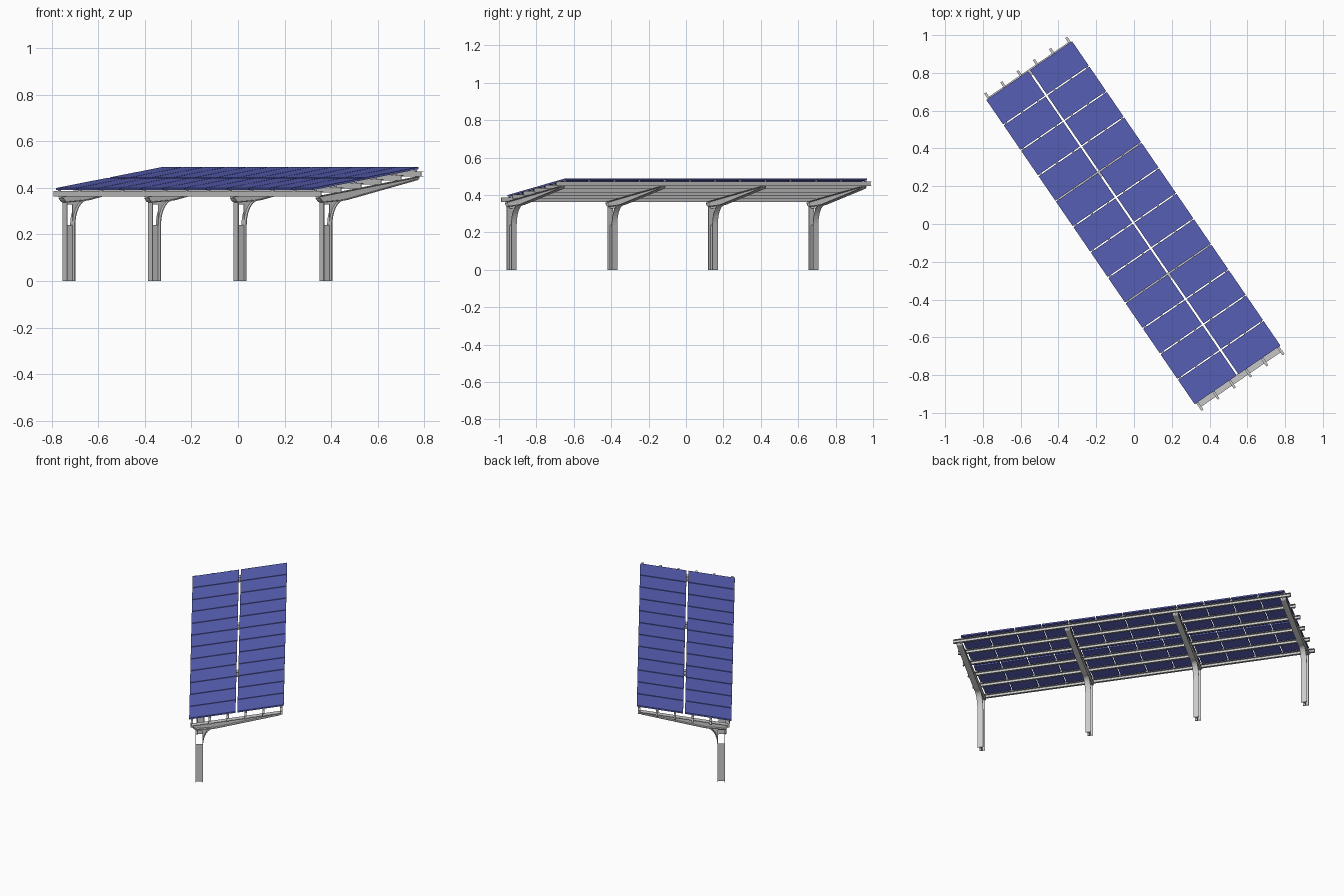
import bpy, bmesh, math
from mathutils import Matrix, Vector

if "Cube" in bpy.data.objects:
    bpy.data.objects.remove(bpy.data.objects["Cube"])

TURN = Matrix.Rotation(math.atan2(-0.825, 0.565), 4, 'Z')   # long axis u, cross axis v
SLOPE = 0.163

def build(name, parts, mat=None):
    """Each part is (profile in v,z ; u start ; u end), extruded along u."""
    bm = bmesh.new()
    for pts, u0, u1 in parts:
        f = bm.faces.new([bm.verts.new((u0, v, z)) for v, z in pts])
        r = bmesh.ops.extrude_face_region(bm, geom=[f])
        vs = [g for g in r['geom'] if isinstance(g, bmesh.types.BMVert)]
        bmesh.ops.translate(bm, verts=vs, vec=(u1 - u0, 0, 0))
    bmesh.ops.recalc_face_normals(bm, faces=bm.faces)
    bm.transform(TURN)
    me = bpy.data.meshes.new(name)
    bm.to_mesh(me)
    bm.free()
    ob = bpy.data.objects.new(name, me)
    bpy.context.collection.objects.link(ob)
    if mat:
        me.materials.append(mat)
    return ob

def slab(v0, v1, top, thick):
    """Sloped strip; top is the height of its plane at v = 0."""
    a, b = top + SLOPE * v0, top + SLOPE * v1
    return [(v0, a - thick), (v1, b - thick), (v1, b), (v0, a)]

def ribbon(path, t):
    """Band of thickness t on the left side of an open path."""
    out = []
    for i, p in enumerate(path):
        a, b = Vector(path[max(i - 1, 0)]), Vector(path[min(i + 1, len(path) - 1)])
        d = (b - a).normalized()
        out.append((p[0] - d.y * t, p[1] + d.x * t))
    return list(path) + out[::-1]

def rect(v0, v1, z0, z1):
    return [(v0, z0), (v1, z0), (v1, z1), (v0, z1)]

blue = bpy.data.materials.new("panel_blue")
blue.diffuse_color = (0.10, 0.12, 0.48, 1)
blue.use_nodes = True
blue.node_tree.nodes["Principled BSDF"].inputs["Base Color"].default_value = blue.diffuse_color

# solar panels: 12 rows by 2 columns
U0, U1, ROWS = -0.987, 0.972, 12
pitch = (U1 - U0) / ROWS
for r in range(ROWS):
    a, b = U0 + r * pitch + 0.0035, U0 + (r + 1) * pitch - 0.0035
    for side, (v0, v1) in (("low", (-0.274, -0.0045)), ("high", (0.0065, 0.276))):
        build(f"solar_panel_{side}_{r + 1}", [(slab(v0, v1, 0.4445, 0.009), a, b)], blue)

# purlins: six C channels, with small clamps up to the panels
for i in range(6):
    v = -0.258 + i * 0.104
    top = 0.429 + SLOPE * v
    w, h, t = 0.0065, 0.0235, 0.003
    c = [(v - w, top - h), (v + w, top - h), (v + w, top - h + t), (v - w + t, top - h + t),
         (v - w + t, top - t), (v + w, top - t), (v + w, top), (v - w, top)]
    build(f"purlin_{i + 1}", [(c, -1.018, 1.018)])
    clamps = []
    for k in range(ROWS + 1):
        u = min(max(U0 + k * pitch, U0 + 0.006), U1 - 0.006)
        clamps.append((rect(v - 0.005, v + 0.005, top - 0.001, top + 0.008), u - 0.005, u + 0.005))
    build(f"panel_clamps_{i + 1}", clamps)

# frames: I-section post, curved knee and tapered rafter
W, T, WEB = 0.017, 0.004, 0.003
VL, VR, CUT = -0.2375, -0.1925, 0.24
knee = [(-0.130 - 0.0625 * math.cos(a), CUT + 0.106 * math.sin(a))
        for a in [math.pi / 2 * k / 10 for k in range(11)]]
top_z = lambda v: 0.4055 + SLOPE * v
under = [(-0.256, top_z(-0.256) - 0.008), (-0.252, 0.349), (-0.245, 0.341), (-0.234, 0.337),
         (-0.13, 0.3455), (-0.11, 0.349), (0.250, 0.433), (0.258, 0.437), (0.262, 0.443)]
for i in range(4):
    u = -0.973 + i * 0.6517
    full, thin = (u - W, u + W), (u - WEB / 2, u + WEB / 2)
    build(f"post_{i + 1}", [
        (rect(VL, VL + T, 0, 0.341), *full),
        (rect(VR - T, VR, 0, CUT), *full),
        (rect(VL + T, VR - T, 0, CUT), *thin)])
    build(f"knee_brace_{i + 1}", [
        (ribbon(knee, T), *full),
        (knee + [(VR - T, 0.343), (VR - T, CUT)], *thin),
        (rect(VL + T, VR - T, 0.328, 0.345), *thin)])
    build(f"rafter_{i + 1}", [
        (slab(-0.256, 0.262, 0.4055, T), *full),
        (ribbon(under, T), *full),
        (under + [(0.262, top_z(0.262)), (-0.256, top_z(-0.256))], *thin)])
